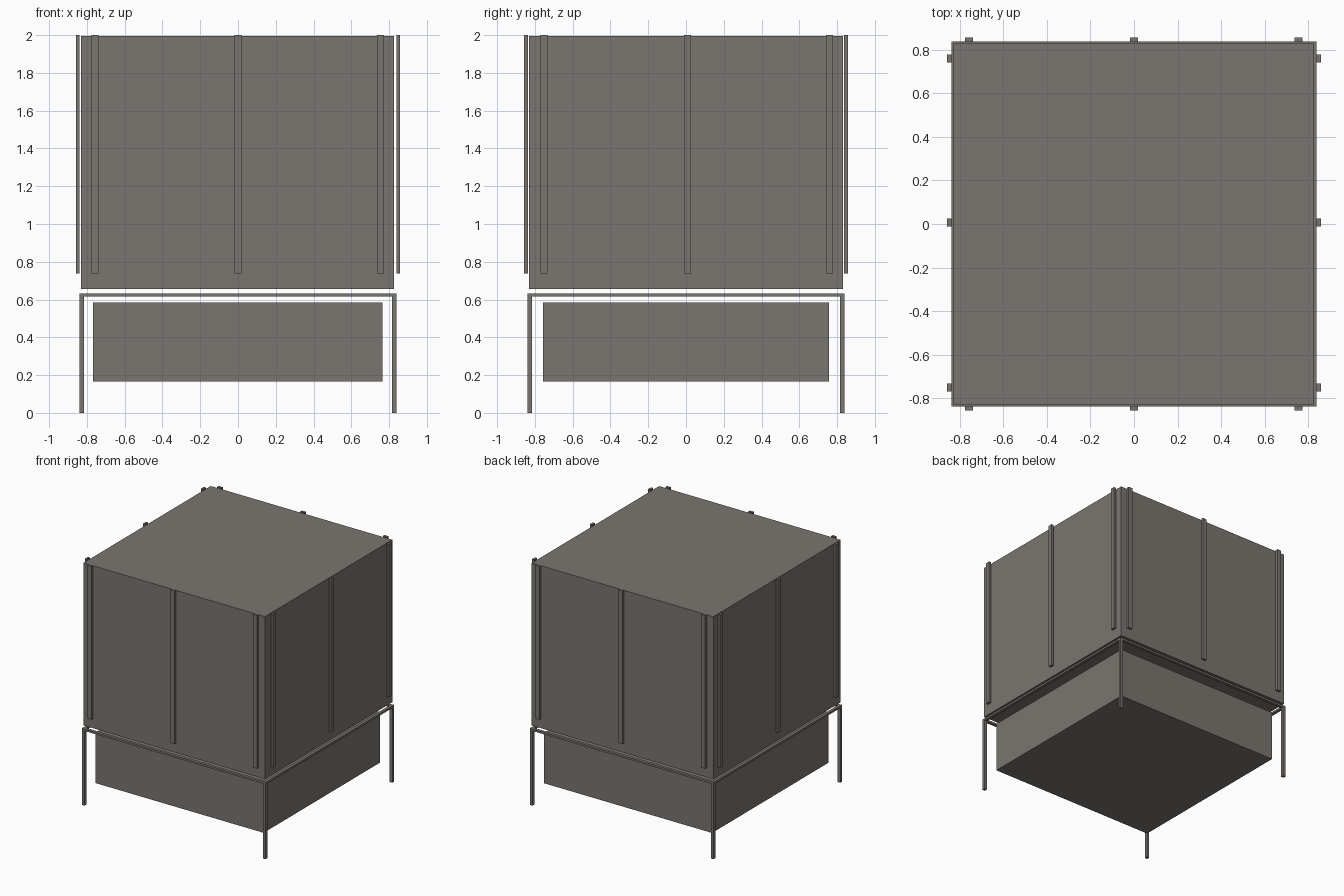
import bpy

if "Cube" in bpy.data.objects:
    bpy.data.objects.remove(bpy.data.objects["Cube"])

mat = bpy.data.materials.new("warm dark grey")
mat.diffuse_color = (0.195, 0.178, 0.162, 1)
mat.use_nodes = True
mat.node_tree.nodes["Principled BSDF"].inputs["Base Color"].default_value = mat.diffuse_color


def box(name, x, y, z):
    """Box from (min, max) ranges on each axis."""
    verts = [(a, b, c) for c in z for b in y for a in x]
    faces = [(0, 2, 3, 1), (4, 5, 7, 6), (0, 1, 5, 4),
             (2, 6, 7, 3), (0, 4, 6, 2), (1, 3, 7, 5)]
    me = bpy.data.meshes.new(name)
    me.from_pydata(verts, [], faces)
    me.materials.append(mat)
    ob = bpy.data.objects.new(name, me)
    bpy.context.collection.objects.link(ob)
    return ob


def span(c, w):
    return (c - w / 2, c + w / 2)


# Main upper body and smaller lower body
box("upper_body", (-0.83, 0.827), (-0.83, 0.83), (0.655, 1.995))
box("lower_body", (-0.768, 0.764), (-0.757, 0.757), (0.167, 0.585))

# Vertical battens, three on every side
for side, s in (("low", -1), ("high", 1)):
    for i, p in enumerate((-0.757, 0.0, 0.755)):
        box(f"batten_y_{side}_{i}", span(p, 0.037), span(s * 0.847, 0.02), (0.737, 2.0))
    for i, p in enumerate((-0.751, 0.007, 0.761)):
        box(f"batten_x_{side}_{i}", span(s * 0.848, 0.02), span(p, 0.037), (0.737, 2.0))

# Thin stand: four legs and a ring of rails
E, T = 0.826, 0.024
for s in (-1, 1):
    for t in (-1, 1):
        box(f"leg_{s}_{t}", span(s * E, T), span(t * E, T), (0, 0.632))
    inner = (-E + T / 2, E - T / 2)
    box(f"rail_x_{s}", inner, span(s * E, T), (0.616, 0.632))
    box(f"rail_y_{s}", span(s * E, T), inner, (0.616, 0.632))
